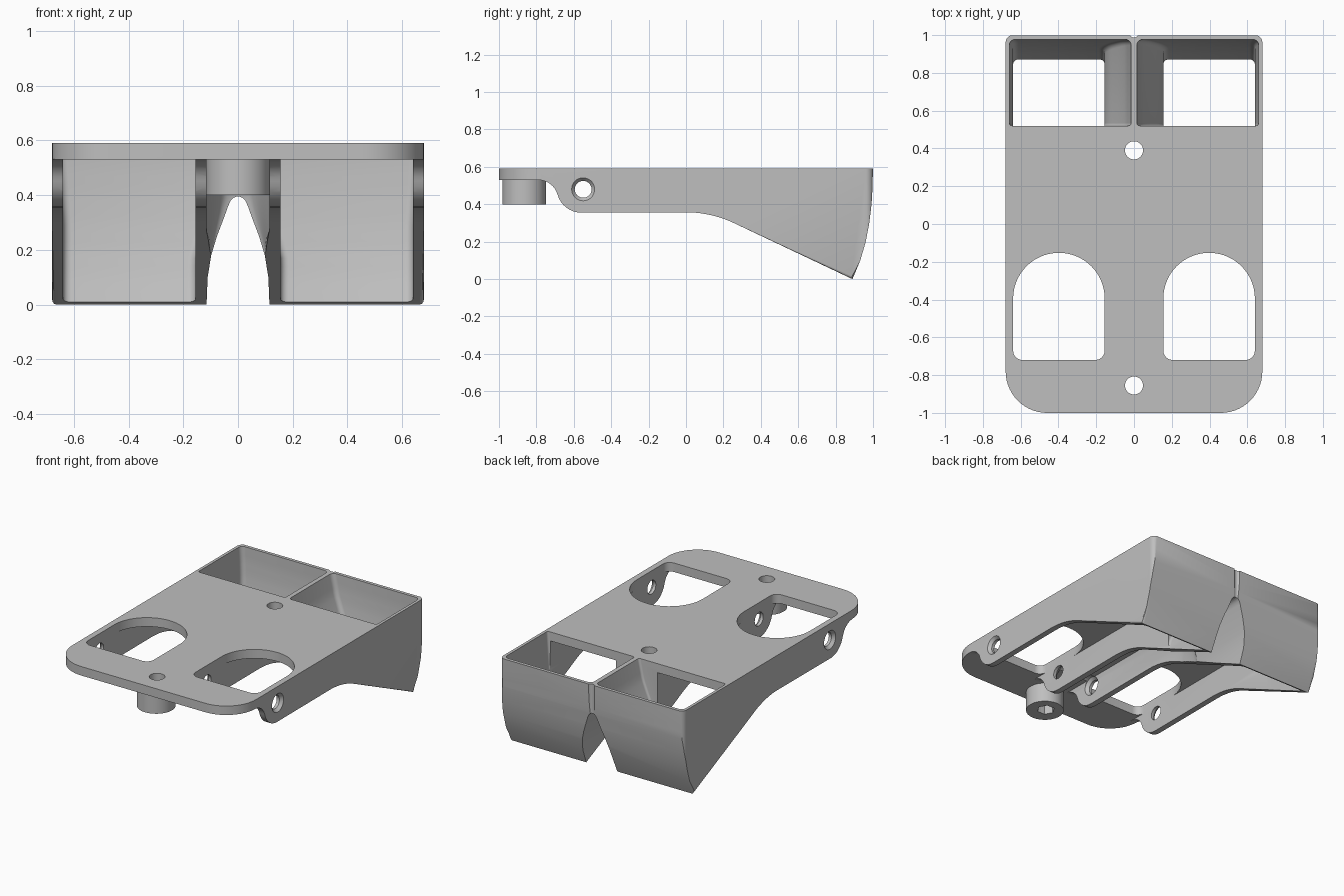
import bpy, bmesh, math

cube = bpy.data.objects.get("Cube")
if cube:
    bpy.data.objects.remove(cube)

grey = bpy.data.materials.new("plain grey")
grey.use_nodes = True
grey.diffuse_color = (0.52, 0.52, 0.52, 1)
grey.node_tree.nodes["Principled BSDF"].inputs["Base Color"].default_value = grey.diffuse_color


def loft(name, sections, round_caps=0):
    """Solid skinned through rings of equal point count, optionally with rounded end edges."""
    bm = bmesh.new()
    rings = [[bm.verts.new(p) for p in s] for s in sections]
    n = len(rings[0])
    for a, b in zip(rings, rings[1:]):
        for i in range(n):
            j = (i + 1) % n
            bm.faces.new((a[i], a[j], b[j], b[i]))
    caps = [bm.faces.new(rings[0]), bm.faces.new(rings[-1])]
    if round_caps:
        edges = [e for f in caps for e in f.edges]
        bmesh.ops.bevel(bm, geom=edges, offset=round_caps, segments=3, profile=0.5, affect='EDGES')
    bmesh.ops.recalc_face_normals(bm, faces=bm.faces)
    mesh = bpy.data.meshes.new(name)
    bm.to_mesh(mesh)
    bm.free()
    mesh.materials.append(grey)
    ob = bpy.data.objects.new(name, mesh)
    bpy.context.collection.objects.link(ob)
    return ob


def arc(cx, cy, r, a0, a1, n=10):
    angles = [math.radians(a0 + (a1 - a0) * i / n) for i in range(n + 1)]
    return [(cx + r * math.cos(a), cy + r * math.sin(a)) for a in angles]


def rounded(x0, x1, y0, y1, front, back, n=8):
    """Plan rectangle with separate front and back corner radii."""
    return (arc(x0 + front, y0 + front, front, 180, 270, n) + arc(x1 - front, y0 + front, front, 270, 360, n)
            + arc(x1 - back, y1 - back, back, 0, 90, n) + arc(x0 + back, y1 - back, back, 90, 180, n))


def prism_z(name, outline, z0, z1, rim=0):
    return loft(name, [[(x, y, z) for x, y in outline] for z in (z0, z1)], rim)


def prism_x(name, outline, x0, x1, rim=0):
    return loft(name, [[(x, y, z) for y, z in outline] for x in (x0, x1)], rim)


def boolean(target, cutter, operation='DIFFERENCE'):
    mod = target.modifiers.new("cut", 'BOOLEAN')
    mod.operation, mod.solver, mod.object = operation, 'EXACT', cutter
    cutter.hide_render = True
    cutters.append(cutter)


def interp(table, z):
    for (z0, v0), (z1, v1) in zip(table, table[1:]):
        if z <= z1:
            return v0 + (v1 - v0) * (z - z0) / (z1 - z0)
    return table[-1][1]


cutters = []
TOP, UNDER = 0.59, 0.53
IN, OUT = 0.155, 0.64
back_curve = [(-0.1, 0.85), (0, 0.89), (0.1, 0.932), (0.2, 0.961), (0.3, 0.98), (0.4, 0.992), (0.5, 0.998), (0.7, 1.0)]

# Body: side profile across the full width, left tall so the plan outline trims its top
side = ([(-1.05, 0.7), (-1.05, UNDER)] + arc(-0.79, 0.423, 0.107, 90, 15.5, 8)
        + arc(-0.56, 0.487, 0.1317, 195.5, 270, 8)[1:] + arc(0, -0.243, 0.6, 90, 64)
        + [(y, z) for z, y in back_curve[1:]])
body = prism_x("mount_body", side, -0.68, 0.68, 0.015)

# Plan outline with large front corners
boolean(body, prism_z("plan_outline", rounded(-0.6795, 0.6795, -1, 1.001, 0.22, 0.04, 14), -0.1, TOP, 0.006),
        'INTERSECT')

# Chute cavity: its inner wall leans away from the centre going down
inner_wall = [(-0.1, IN), (0.17, IN), (0.24, 0.137), (0.3, 0.11), (0.38, 0.075), (0.46, 0.043), (TOP, 0.015)]
outer_wall = [(-0.1, OUT), (0.3, OUT), (TOP, 0.66)]
levels = [-0.1 + 0.03 * i for i in range(26)]


def cavity_ring(z, s):
    pts = rounded(interp(inner_wall, z), interp(outer_wall, z), 0.52, interp(back_curve, z) - 0.022, 0.015, 0.03, 5)
    return [(s * x, y, z) for x, y in pts]


# Arched opening in the plate
window = (arc((IN + OUT) / 2, -0.395, (OUT - IN) / 2, 0, 180, 28)
          + arc(IN + 0.05, -0.67, 0.05, 180, 270, 6) + arc(OUT - 0.05, -0.67, 0.05, 270, 360, 6))

# Hollow under the plate, open into the chute
hollow = [(-1.1, UNDER), (0.54, UNDER), (0.54, -0.1), (-1.1, -0.1)]

for s in (-1, 1):
    boolean(body, prism_x("hollow_cutter", hollow, s * IN, s * OUT))
    boolean(body, loft("chute_cutter", [cavity_ring(z, s) for z in levels]))
    boolean(body, prism_z("window_cutter", [(s * x, y) for x, y in window], 0.2, 0.8))

# Central channel that narrows into an arch between the chutes
square = [(0.115, -0.1), (0.115, 0.0), (0.115, 0.1), (0.115, 0.2), (0.115, 0.3), (0.115, 0.4), (0.115, 0.47),
          (0.115, 0.5), (0.11, UNDER), (0.05, UNDER)]
arch = [(0.115, -0.1), (0.115, 0.0), (0.111, 0.1), (0.098, 0.18), (0.077, 0.25), (0.054, 0.31), (0.036, 0.36),
        (0.028, 0.378), (0.017, 0.39), (0.006, 0.395)]


def channel_ring(y, t):
    half = [(a[0] + (b[0] - a[0]) * t, a[1] + (b[1] - a[1]) * t) for a, b in zip(square, arch)]
    return [(x, y, z) for x, z in half] + [(-x, y, z) for x, z in reversed(half)]


steps = [i / 8 for i in range(9)]
boolean(body, loft("channel_cutter", [channel_ring(-1.1, 0)]
                   + [channel_ring(0.32 + 0.18 * math.sin(t * math.pi / 2), t) for t in steps]
                   + [channel_ring(1.1, 1)]))

# Small groove where the chutes meet at the back
boolean(body, prism_z("groove_cutter", arc(0, 1.012, 0.025, 0, 345, 23), -0.1, 0.8))

# Cross-pin holes, countersunk on the faces of the ribs
pin = [(-0.72, 0.062), (-0.68, 0.062), (-0.66, 0.045), (-0.135, 0.045), (-0.115, 0.062)]
pin += [(-x, r) for x, r in reversed(pin)]
boolean(body, loft("pin_cutter", [[(x, y, z) for y, z in arc(-0.55, 0.48, r, 0, 348.75, 31)] for x, r in pin]))

# Front post under the plate, with a hexagonal socket
post = prism_z("front_post", arc(0, -0.865, 0.117, 0, 354.375, 63), 0.4, UNDER + 0.01)
boolean(post, prism_z("socket_cutter", arc(0, -0.855, 0.055, 0, 300, 5), 0.3, 0.48))

# Screw holes
for y in (-0.855, 0.39):
    hole = prism_z("screw_cutter", arc(0, y, 0.048, 0, 348.75, 31), 0.2, 0.8)
    boolean(body, hole)
    if y < 0:
        boolean(post, hole)

# Apply the cuts, remove helpers and smooth the curved faces
graph = bpy.context.evaluated_depsgraph_get()
graph.update()
for ob in (body, post):
    mesh = bpy.data.meshes.new_from_object(ob.evaluated_get(graph))
    ob.modifiers.clear()
    ob.data = mesh
    mesh.materials.clear()
    mesh.materials.append(grey)
    for p in mesh.polygons:
        p.material_index = 0
for c in set(cutters):
    bpy.data.objects.remove(c)
bpy.ops.object.select_all(action='DESELECT')
for ob in (body, post):
    ob.select_set(True)
bpy.context.view_layer.objects.active = body
bpy.ops.object.shade_smooth_by_angle(angle=math.radians(30))
